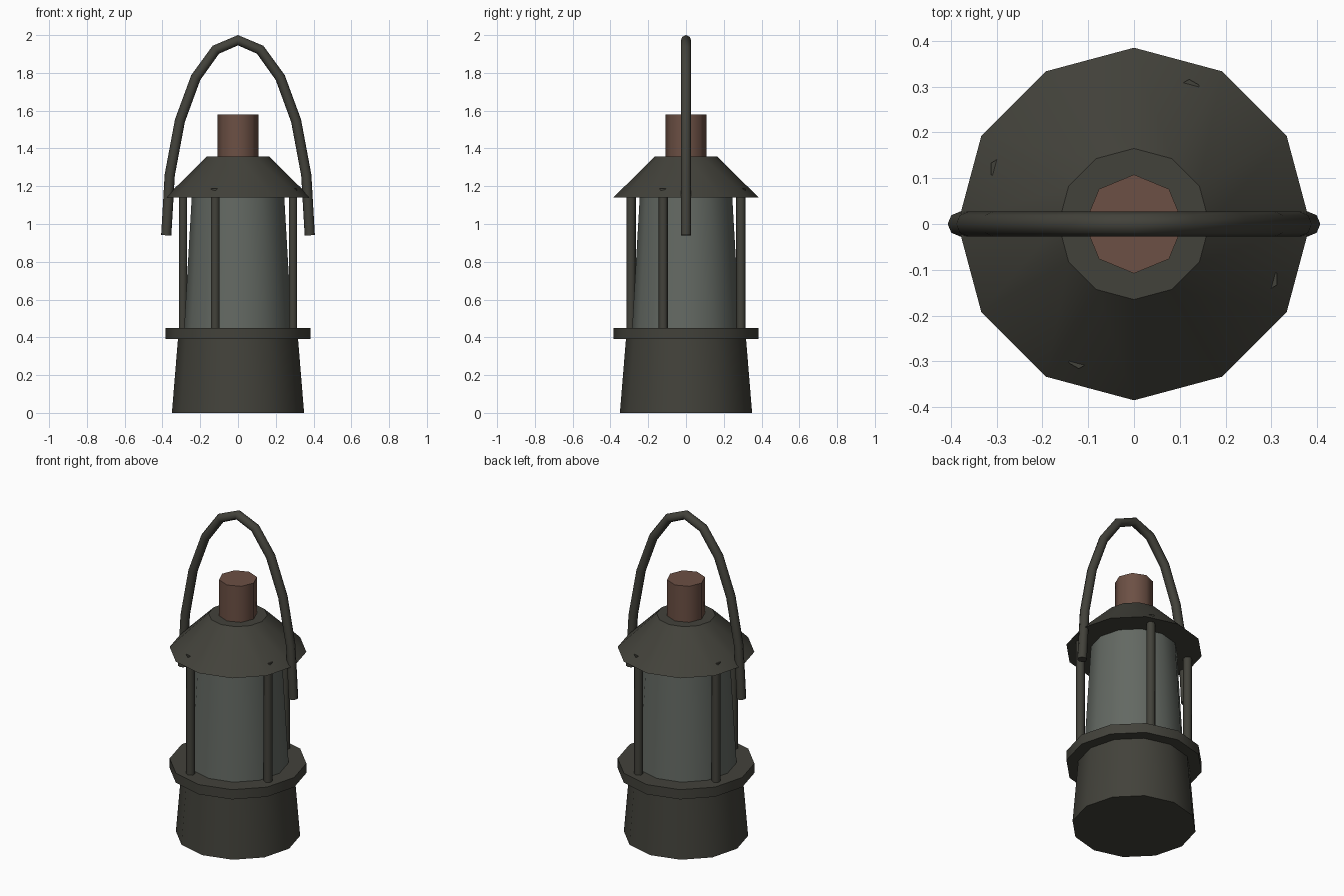
import bpy
import math

cube = bpy.data.objects.get("Cube")
if cube:
    bpy.data.objects.remove(cube, do_unlink=True)


def material(name, color):
    mat = bpy.data.materials.new(name)
    mat.use_nodes = True
    mat.diffuse_color = (*color, 1)
    mat.node_tree.nodes["Principled BSDF"].inputs["Base Color"].default_value = (*color, 1)
    return mat


iron = material("dark_iron", (0.055, 0.054, 0.043))
copper = material("copper_brown", (0.15, 0.08, 0.058))
glass = material("grey_glass", (0.125, 0.14, 0.123))


def drum(name, mat, sides, r_low, r_high, z_low, z_high, x=0, y=0):
    """Capped, tapered cylinder between two heights."""
    bpy.ops.mesh.primitive_cone_add(
        vertices=sides, radius1=r_low, radius2=r_high, depth=z_high - z_low,
        location=(x, y, (z_low + z_high) / 2))
    obj = bpy.context.object
    obj.name = name
    obj.data.materials.append(mat)
    bpy.ops.object.shade_smooth_by_angle(angle=math.radians(61))
    # keep the rims crisp
    for edge in obj.data.edges:
        a, b = (obj.data.vertices[i].co.z for i in edge.vertices)
        edge.use_edge_sharp = abs(a - b) < 0.001
    return obj


# Body, from the ground up
drum("base", iron, 12, 0.35, 0.318, 0, 0.39)
drum("base_rim", iron, 12, 0.385, 0.385, 0.39, 0.45)
drum("glass_chimney", glass, 12, 0.285, 0.245, 0.45, 1.14)
drum("roof", iron, 12, 0.385, 0.165, 1.14, 1.357)
drum("vent_stack", copper, 8, 0.108, 0.108, 1.357, 1.58)

# Guard posts around the glass
for i in range(4):
    angle = math.radians(22.5 + 90 * i)
    drum(f"guard_post_{i + 1}", iron, 6, 0.025, 0.025, 0.45, 1.187,
         0.315 * math.sin(angle + math.pi / 4 - math.radians(45)),
         0.315 * math.cos(angle))

# Carrying handle: half an ellipse swept as a tube
curve = bpy.data.curves.new("handle", "CURVE")
curve.dimensions = "3D"
curve.bevel_depth = 0.027
curve.bevel_resolution = 2
curve.use_fill_caps = True
spline = curve.splines.new("POLY")
steps = 10
spline.points.add(steps)
for i, point in enumerate(spline.points):
    t = math.pi * i / steps
    point.co = (-0.38 * math.cos(t), 0, 0.94 + 1.033 * math.sin(t), 1)
spline.use_smooth = True
curve.materials.append(iron)
handle = bpy.data.objects.new("handle", curve)
bpy.context.collection.objects.link(handle)
bpy.ops.object.select_all(action="DESELECT")
bpy.context.view_layer.objects.active = handle
handle.select_set(True)
bpy.ops.object.convert(target="MESH")
bpy.ops.object.shade_smooth_by_angle(angle=math.radians(50))
